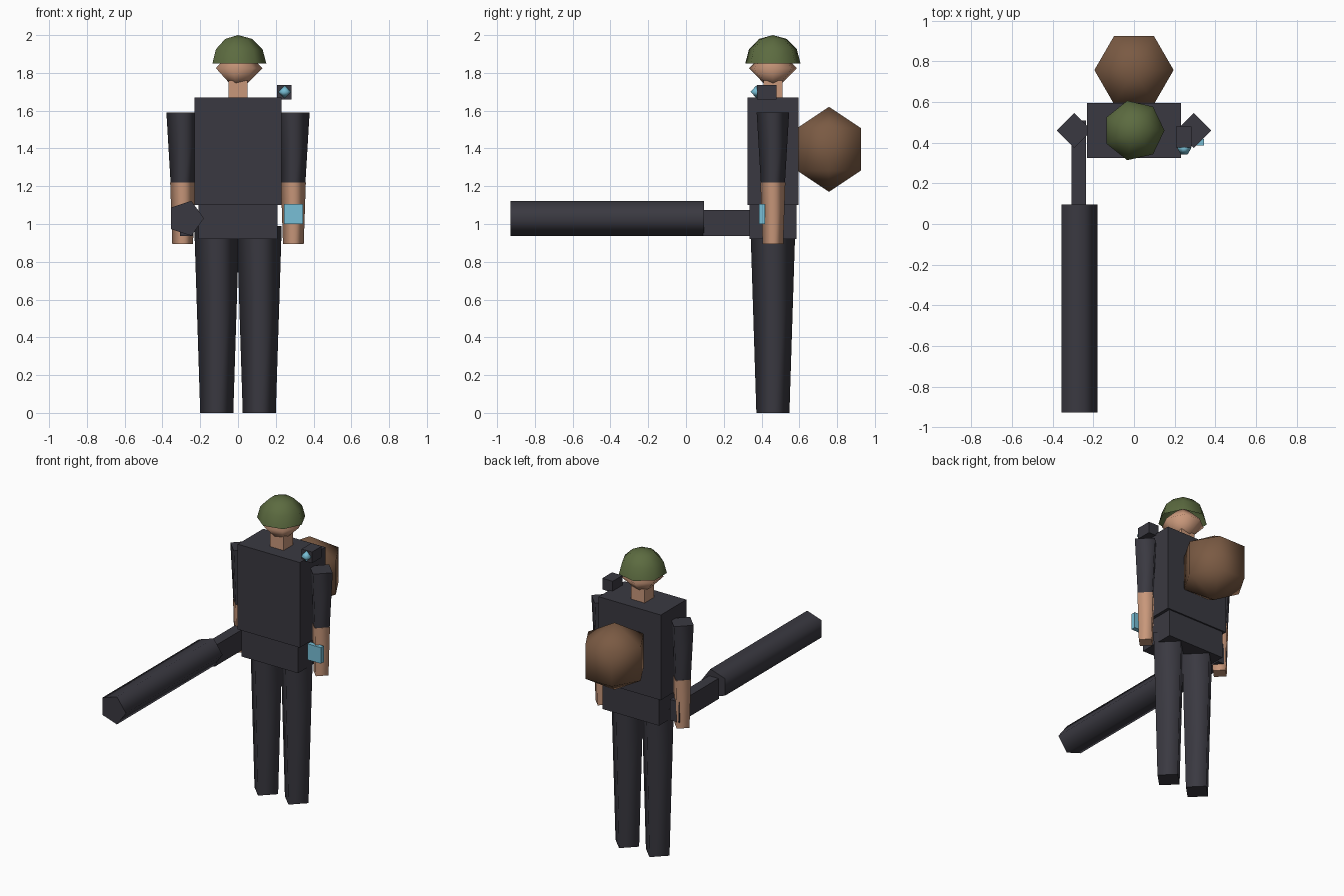
import bpy
from math import cos, sin, pi
from mathutils import Matrix, Vector

if "Cube" in bpy.data.objects:
    bpy.data.objects.remove(bpy.data.objects["Cube"], do_unlink=True)


def material(name, hex_code):
    channels = [int(hex_code[i:i + 2], 16) / 255 for i in (0, 2, 4)]
    color = [c / 12.92 if c <= 0.04045 else ((c + 0.055) / 1.055) ** 2.4 for c in channels] + [1]
    mat = bpy.data.materials.new(name)
    mat.use_nodes = True
    mat.diffuse_color = color
    shader = mat.node_tree.nodes["Principled BSDF"]
    shader.inputs["Base Color"].default_value = color
    shader.inputs["Roughness"].default_value = 0.8
    return mat


dark = material("charcoal cloth", "3a3941")
skin = material("skin", "c8977a")
green = material("helmet green", "5c6b40")
brown = material("pack brown", "7a5a43")
cyan = material("pale cyan", "78bfd6")


def add_mesh(name, verts, faces, mat):
    mesh = bpy.data.meshes.new(name)
    mesh.from_pydata(verts, [], faces)
    mesh.materials.append(mat)
    obj = bpy.data.objects.new(name, mesh)
    bpy.context.collection.objects.link(obj)
    return obj


def box(name, mat, xs, ys, zs):
    verts = [(x, y, z) for z in zs for y in ys for x in xs]
    faces = [(0, 2, 3, 1), (4, 5, 7, 6), (0, 1, 5, 4),
             (2, 6, 7, 3), (0, 4, 6, 2), (1, 3, 7, 5)]
    return add_mesh(name, verts, faces, mat)


def lathe(name, mat, sides, profile, center, turn=0):
    """Spin (radius, height) pairs, lowest first, with smooth sides and flat caps."""
    verts, rings, faces = [], [], []
    for r, h in profile:
        count = sides if r > 0 else 1
        rings.append([len(verts) + i % count for i in range(sides)])
        verts += [(r * cos(2 * pi * i / sides), r * sin(2 * pi * i / sides), h)
                  for i in range(count)]
    for low, high in zip(rings, rings[1:]):
        for i in range(sides):
            j = (i + 1) % sides
            faces.append(tuple(dict.fromkeys((low[i], low[j], high[j], high[i]))))
    side_count = len(faces)
    if len(profile) == 2:
        faces += [tuple(reversed(rings[0])), tuple(rings[-1])]
    obj = add_mesh(name, verts, faces, mat)
    for poly in obj.data.polygons:
        poly.use_smooth = poly.index < side_count
    obj.data.transform(Matrix.Translation(Vector(center)) @ Matrix.Rotation(turn, 4, 'X'))
    return obj


def ball(name, mat, sides, steps, radius, center, start=0.0):
    """Low-poly sphere; start is the angle up from the bottom pole."""
    profile = []
    for k in range(steps + 1):
        a = start + (pi - start) * k / steps
        r = radius * sin(a)
        profile.append((r if r > 1e-5 else 0, -radius * cos(a)))
    return lathe(name, mat, sides, profile, center)


Y = 0.46  # depth of the body's axis

# Trunk and neck
box("torso", dark, (-0.23, 0.23), (Y - 0.135, Y + 0.135), (1.10, 1.67))
box("pelvis", dark, (-0.21, 0.21), (Y - 0.125, Y + 0.125), (0.92, 1.10))
box("neck", skin, (-0.05, 0.05), (Y - 0.05, Y + 0.05), (1.67, 1.76))

# Head and open helmet dome
ball("head", skin, 7, 2, 0.13, (0, Y, 1.825))
ball("helmet", green, 7, 3, 0.15, (0, Y, 1.85), start=pi / 2)

# Limbs, four-sided and tapered
for side, s in (("left", 1), ("right", -1)):
    lathe(side + "_leg", dark, 4, [(0.0875, 0), (0.119, 0.99)], (s * 0.1125, Y, 0))
    lathe(side + "_upper_arm", dark, 4, [(0.064, 1.22), (0.086, 1.59)], (s * 0.293, Y, 0))
    lathe(side + "_forearm", skin, 4, [(0.055, 0.895), (0.066, 1.22)], (s * 0.293, Y, 0))

# Round backpack
ball("backpack", brown, 6, 3, 0.225, (0, 0.757, 1.395))

# Long tube and its handle, carried in the right hand
lathe("launcher_tube", dark, 5, [(0.097, -0.095), (0.097, 0.928)], (-0.277, 0, 1.03), turn=pi / 2)
box("launcher_handle", dark, (-0.307, -0.237), (0.09, 0.51), (0.937, 1.075))

# Shoulder lamp and wrist screen on the left
box("shoulder_lamp_case", dark, (0.207, 0.284), (0.377, 0.48), (1.66, 1.735))
ball("shoulder_lamp_lens", cyan, 6, 2, 0.034, (0.247, 0.372, 1.70))
box("wrist_screen", cyan, (0.244, 0.344), (0.386, 0.417), (1.0, 1.107))
